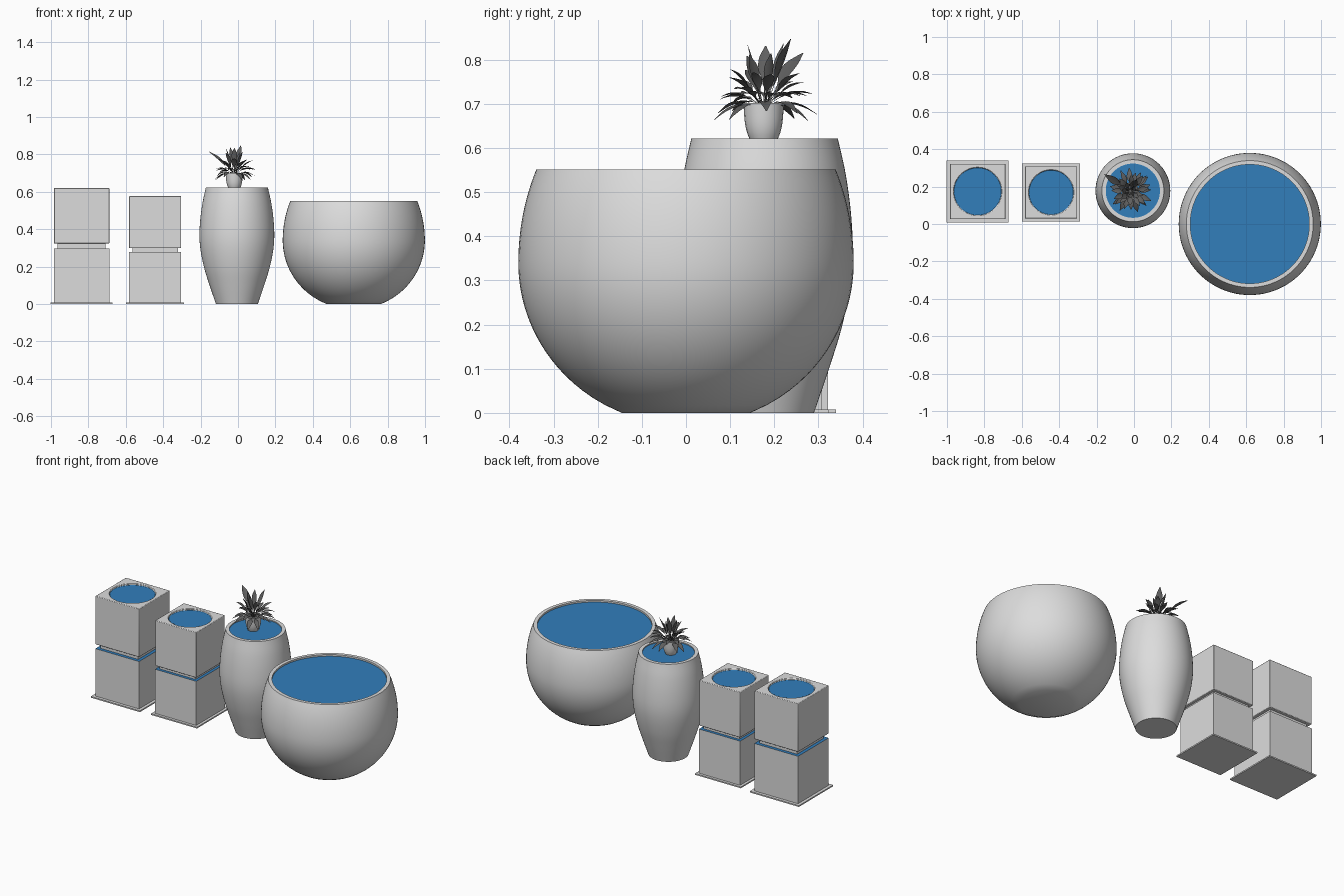
import bpy
import bmesh
import math
import random
from mathutils import Vector

random.seed(4)
if "Cube" in bpy.data.objects:
    bpy.data.objects.remove(bpy.data.objects["Cube"], do_unlink=True)


def material(name, rgb):
    m = bpy.data.materials.new(name)
    m.use_nodes = True
    m.diffuse_color = (*rgb, 1)
    m.node_tree.nodes["Principled BSDF"].inputs["Base Color"].default_value = (*rgb, 1)
    return m


STONE = material("pale grey stone", (0.72, 0.72, 0.72))
WATER = material("water blue", (0.032, 0.21, 0.50))
LEAF = material("dark grey leaf", (0.12, 0.12, 0.12))


def finish(name, bm, mats, location, angle=35):
    mesh = bpy.data.meshes.new(name)
    bm.to_mesh(mesh)
    bm.free()
    ob = bpy.data.objects.new(name, mesh)
    bpy.context.collection.objects.link(ob)
    for m in mats:
        mesh.materials.append(m)
    ob.location = location
    bpy.ops.object.select_all(action="DESELECT")
    ob.select_set(True)
    bpy.context.view_layer.objects.active = ob
    bpy.ops.object.shade_smooth_by_angle(angle=math.radians(angle))
    return ob


def loft(name, rings, location, top=STONE, sides=64, bevel=0):
    """Skin rings of (radius, height, is_square); the last cap takes the top colour."""
    bm = bmesh.new()
    loops = []
    for r, z, square in rings:
        loop = []
        for i in range(sides):
            a = math.tau * i / sides
            c, s = math.cos(a), math.sin(a)
            k = r / max(abs(c), abs(s)) if square else r
            loop.append(bm.verts.new((c * k, s * k, z)))
        loops.append(loop)
    for low, high in zip(loops, loops[1:]):
        for i in range(sides):
            j = (i + 1) % sides
            bm.faces.new((low[i], low[j], high[j], high[i]))
    bm.faces.new(loops[0][::-1])
    bm.faces.new(loops[-1]).material_index = 1
    ob = finish(name, bm, (STONE, top), location)
    if bevel:
        mod = ob.modifiers.new("soft edges", "BEVEL")
        mod.width = bevel
        mod.segments = 2
        mod.limit_method = "ANGLE"
        mod.angle_limit = math.radians(60)
    return ob


def curve_through(points, steps=6):
    """Smooth profile through a few (radius, height) points."""
    p = [Vector(q) for q in points]
    p = [2 * p[0] - p[1]] + p + [2 * p[-1] - p[-2]]
    out = []
    for a, b, c, d in zip(p, p[1:], p[2:], p[3:]):
        for i in range(steps):
            t = i / steps
            out.append(0.5 * (2 * b + (c - a) * t + (2 * a - 5 * b + 4 * c - d) * t ** 2
                              + (3 * b - 3 * c + d - a) * t ** 3))
    return out + [p[-2]]


def vessel(name, profile, inner, depth, location, **options):
    """Round pot: outer wall, flat rim, short inner wall and filled surface."""
    top = profile[-1][1]
    rings = [(r, z, False) for r, z in profile]
    rings += [(inner, top, False), (inner, top - depth, False)]
    return loft(name, rings, location, **options)


def pedestal(label, x, y, half, plate, neck, hole, low, mid, height):
    """Square column fountain: plate, lower block, recessed neck, upper block."""
    at = (x, y, 0)
    loft(label + "_base_plate", [(plate, 0, True), (plate, 0.008, True)], at)
    loft(label + "_lower_block", [(half, 0.008, True), (half, low, True)], at, top=WATER)
    loft(label + "_neck", [(neck, low, True), (neck, mid, True)], at)
    loft(label + "_upper_block",
         [(half, mid, True), (half, height, True), (hole, height, False),
          (hole, height - 0.01, False)], at, top=WATER, bevel=0.003)


pedestal("tall_pedestal", -0.836, 0.174, 0.148, 0.166, 0.128, 0.128, 0.298, 0.324, 0.62)
pedestal("short_pedestal", -0.443, 0.169, 0.139, 0.155, 0.121, 0.12, 0.278, 0.299, 0.577)

# Wide bowl: two part-ellipses meeting at the widest height
bowl = []
for i in range(33):
    z = 0.552 * i / 32
    h = z - 0.34
    bowl.append((0.38 * math.sqrt(1 - (h / (0.368 if h < 0 else 0.469)) ** 2), z))
vessel("wide_bowl", bowl, 0.318, 0.01, (0.619, 0, 0), top=WATER, sides=96)

# Tall barrel vase
vase = curve_through([(0.112, 0), (0.146, 0.1), (0.174, 0.19), (0.193, 0.28), (0.2, 0.36),
                      (0.196, 0.45), (0.184, 0.54), (0.166, 0.622)])
vessel("tall_vase", vase, 0.145, 0.006, (-0.006, 0.178, 0), top=WATER)

# Small plant pot standing in the vase
pot = curve_through([(0.030, 0), (0.038, 0.02), (0.043, 0.045), (0.046, 0.086)], 3)
vessel("plant_pot", pot, 0.041, 0.01, (-0.02, 0.176, 0.616), top=LEAF, sides=20)


def add_leaf(bm, azimuth, lift, length, droop, width):
    """Arching stem that widens into a folded oval blade."""
    out = Vector((math.cos(azimuth), math.sin(azimuth), 0))
    side = Vector((-out.y, out.x, 0))
    up = Vector((0, 0, 1))
    rows, steps = [], 10
    for i in range(steps + 1):
        t = i / steps
        mid = out * (0.008 + length * math.cos(lift) * t)
        mid += up * (length * math.sin(lift) * t - droop * t * t)
        blade = max(0, (t - 0.35) / 0.65)
        w = max(0.0012, width * math.sin(math.pi * blade ** 0.85))
        fold = up * w * 0.35 - out * w * 0.2
        rows.append([bm.verts.new(mid + side * w * k + fold * abs(k)) for k in (-1, 0, 1)])
    for a, b in zip(rows, rows[1:]):
        for k in range(2):
            bm.faces.new((a[k], b[k], b[k + 1], a[k + 1]))


# Foliage: tiers of leaves from drooping to upright
foliage = bmesh.new()
tiers = [(10, 20, 0.115, 0.06), (11, 38, 0.13, 0.055), (10, 55, 0.14, 0.04), (6, 74, 0.15, 0.015)]
for count, lift, length, droop in tiers:
    for i in range(count):
        add_leaf(foliage, math.tau * (i + random.uniform(-0.3, 0.3)) / count + lift,
                 math.radians(lift + random.uniform(-7, 7)),
                 length * random.uniform(0.88, 1.08), droop, random.uniform(0.012, 0.017))
add_leaf(foliage, math.radians(147), math.radians(42), 0.21, 0.02, 0.019)
add_leaf(foliage, math.radians(60), math.radians(68), 0.168, 0.004, 0.018)
finish("plant_leaves", foliage, (LEAF,), (-0.02, 0.176, 0.695), 60)
